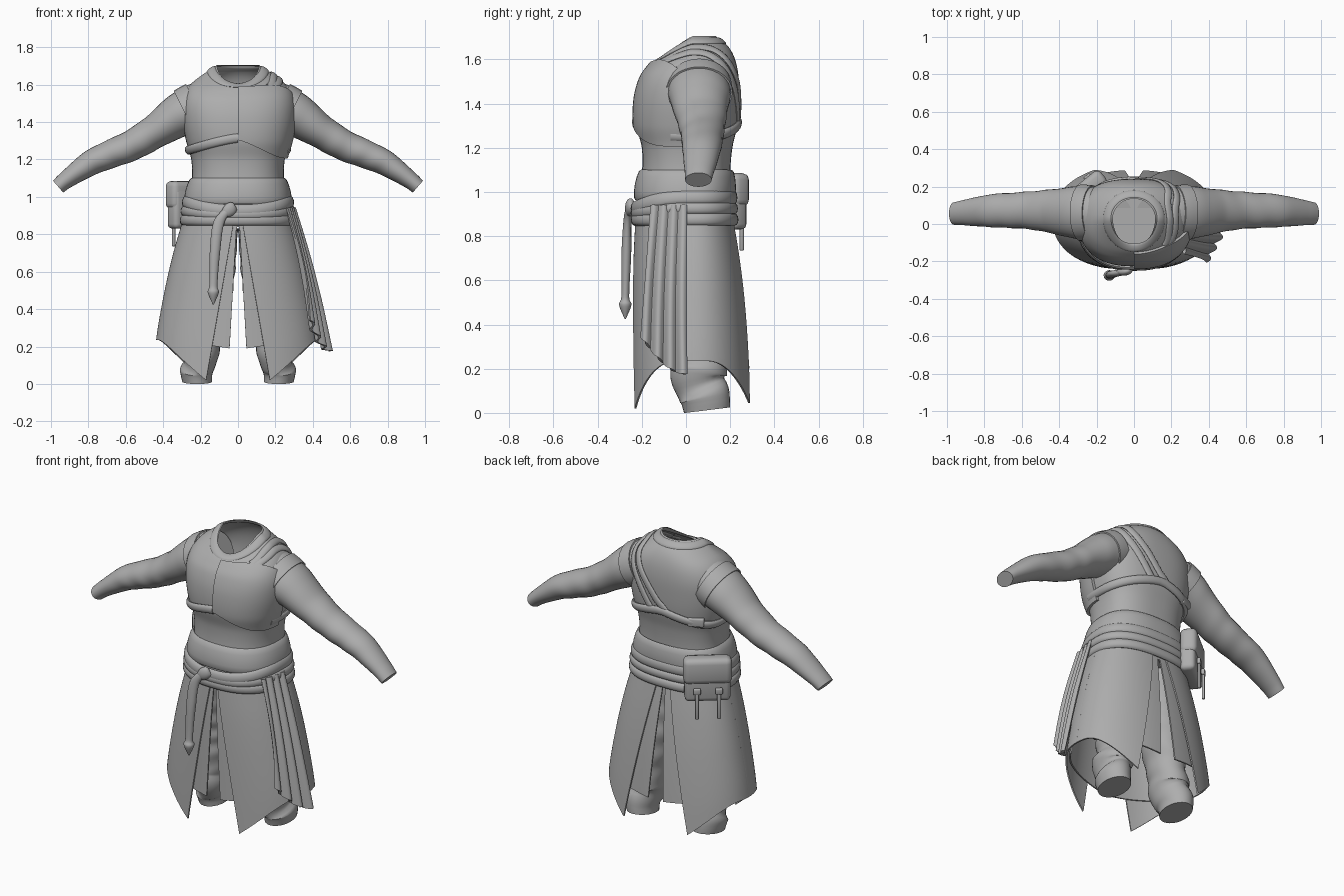
import bpy, bmesh, math
from mathutils import Vector, Matrix

cube = bpy.data.objects.get("Cube")
if cube:
    bpy.data.objects.remove(cube, do_unlink=True)

GREY = (0.42, 0.42, 0.42, 1)
cloth = bpy.data.materials.new("grey cloth")
cloth.use_nodes = True
cloth.diffuse_color = GREY
bsdf = next(n for n in cloth.node_tree.nodes if n.type == 'BSDF_PRINCIPLED')
bsdf.inputs["Base Color"].default_value = GREY
bsdf.inputs["Roughness"].default_value = 0.7
TAU = math.tau


def sample(rows, k):
    """Smooth interpolation of rows keyed by their first column."""
    n = len(rows)
    k = min(max(k, rows[0][0]), rows[-1][0])
    i = max(j for j in range(n - 1) if rows[j][0] <= k)
    p, a, b, q = rows[max(i - 1, 0)], rows[i], rows[i + 1], rows[min(i + 2, n - 1)]
    h = b[0] - a[0]
    s = (k - a[0]) / h
    out = []
    for c in range(1, len(a)):
        m0 = (b[c] - p[c]) / (b[0] - p[0]) * h
        m1 = (q[c] - a[c]) / (q[0] - a[0]) * h
        d = b[c] - a[c]
        out.append(a[c] + s * (m0 + s * (3 * d - 2 * m0 - m1 + s * (m0 + m1 - 2 * d))))
    return out


def finish(name, bm, thick=0.0):
    bmesh.ops.recalc_face_normals(bm, faces=bm.faces)
    mesh = bpy.data.meshes.new(name)
    bm.to_mesh(mesh)
    bm.free()
    obj = bpy.data.objects.new(name, mesh)
    bpy.context.scene.collection.objects.link(obj)
    mesh.materials.append(cloth)
    if thick:
        mod = obj.modifiers.new("Thickness", 'SOLIDIFY')
        mod.thickness, mod.offset = thick, 0
        bpy.context.view_layer.objects.active = obj
        bpy.ops.object.modifier_apply(modifier=mod.name)
    for poly in obj.data.polygons:
        poly.use_smooth = True
    obj.data.set_sharp_from_angle(angle=math.radians(40))
    return obj


def grid(name, f, nu, nv, wrap_u=False, wrap_v=False, caps=(False, False), thick=0.0):
    """Surface f(u, v); u runs around, v runs along."""
    bm = bmesh.new()
    rows = [[bm.verts.new(f(i / (nu if wrap_u else nu - 1), j / (nv if wrap_v else nv - 1)))
             for i in range(nu)] for j in range(nv)]
    for j in range(nv if wrap_v else nv - 1):
        for i in range(nu if wrap_u else nu - 1):
            r, s, i2 = rows[j], rows[(j + 1) % nv], (i + 1) % nu
            bm.faces.new((r[i], r[i2], s[i2], s[i]))
    for cap, row in zip(caps, (rows[0], rows[-1])):
        if cap:
            bm.faces.new(row)
    return finish(name, bm, thick)


def loft(name, rows, axis, side=1, nu=28, nv=40, fold=0.0, caps=(True, True), thick=0.0):
    """Elliptical tube; rows are key, x, y, z, radius along axis, other radius."""
    lo, hi = rows[0][0], rows[-1][0]

    def f(u, v):
        k = lo + (hi - lo) * v
        x, y, z, r1, r2 = sample(rows, k)
        e = (hi - lo) * 0.02
        tan = Vector(sample(rows, k + e)[:3]) - Vector(sample(rows, k - e)[:3])
        d2 = tan.cross(axis).normalized()
        t = u * TAU
        g = 1 + fold * math.sin(v * 38 + 2 * math.sin(t + v * 4)) * math.sin(math.pi * v)
        p = Vector((x, y, z)) + axis * (r1 * g * math.cos(t)) + d2 * (r2 * g * math.sin(t))
        return Vector((p.x * side, p.y, p.z))
    return grid(name, f, nu, nv, wrap_u=True, caps=caps, thick=thick)


def rounded(a, yf, yb, t, power, cy=0.03):
    """Squarish oval; t = 0 faces front, positive toward +x."""
    s, c = math.sin(t), math.cos(t)
    end = yf if c > 0 else yb
    return math.copysign(a * abs(s) ** power, s), cy + (end - cy) * abs(c) ** power


# Torso: height, half width, front y, back y, drop of the front, roundness
TORSO = [(0.84, .285, -.22, .21, 0, .82), (0.95, .275, -.22, .205, 0, .82), (1.08, .247, -.2, .2, 0, .82),
         (1.2, .25, -.2, .21, 0, .8), (1.3, .278, -.224, .232, 0, .8), (1.42, .298, -.222, .24, 0, .8),
         (1.52, .293, -.198, .238, .01, .8), (1.6, .255, -.165, .222, .04, .85),
         (1.66, .18, -.138, .19, .07, .95), (1.705, .113, -.118, .135, .105, 1)]


def body(t, z):
    a, yf, yb, drop, power = sample(TORSO, z)
    x, y = rounded(a, yf, yb, t, power)
    return Vector((x, y, z - drop * max(0, math.cos(t)) ** 1.2))


def outward(t, z):
    """Unit normal of the torso."""
    z = min(z, 1.7)
    return (body(t + .03, z) - body(t - .03, z)).cross(body(t, z + .005) - body(t, z - .005)).normalized()


def band(name, path, off, width, thick, closed=False, n=72):
    """Strap lying on the torso along path(v) -> (angle, height)."""
    def centre(v):
        return body(*path(v)) + outward(*path(v)) * off

    def f(u, v):
        tan = (centre(v + .004) - centre(v - .004)).normalized()
        nor = outward(*path(v))
        nor = (nor - tan * nor.dot(tan)).normalized()
        w = tan.cross(nor)
        return centre(v) + nor * (thick * math.cos(u * TAU)) + w * (width * math.sin(u * TAU))
    return grid(name, f, 12, n, wrap_u=True, wrap_v=closed, caps=(not closed, not closed))


def box(name, loc, size, turn, bevel):
    bm = bmesh.new()
    bmesh.ops.create_cube(bm, size=1)
    bmesh.ops.scale(bm, vec=size, verts=bm.verts)
    bmesh.ops.bevel(bm, geom=bm.edges[:], offset=bevel, segments=3, affect='EDGES', profile=.5)
    bmesh.ops.transform(bm, matrix=Matrix.Translation(loc) @ Matrix.Rotation(turn, 4, 'Z'), verts=bm.verts)
    return finish(name, bm)


X, Y = Vector((1, 0, 0)), Vector((0, 1, 0))
grid("tunic", lambda u, v: body(u * TAU, .84 + .865 * v), 64, 56, wrap_u=True, caps=(True, False))
band("collar", lambda v: (v * TAU, 1.685), 0, .024, .007, closed=True)

# Overlapping breast panel on the left half of the chest
def breast(u, v):
    low = 1.305 - .095 * math.sin(math.pi / 2 * min(1, u * 1.3))
    high = 1.635 - .11 * u ** 3
    t, z = u * math.radians(86), low + (high - low) * v
    return body(t, z) + outward(t, z) * .008

grid("breast_panel", breast, 28, 28, thick=.016)

# Chest strap, shoulder straps and back buckle
band("chest_strap", lambda v: (-v * TAU * .8, 1.25 + .065 * (1 - abs(math.sin(v * TAU * .8)))), .006, .024, .014)
STRAP = [(0, 42, 1.62), (.25, 80, 1.65), (.5, 125, 1.635), (.75, 160, 1.5), (1, 186, 1.3)]
for i in range(2):
    def shoulder(v, i=i):
        t, z = sample(STRAP, v)
        return math.radians(t - 14 * i), z - .035 * i * (1 - v)
    band(f"shoulder_strap_{i + 1}", shoulder, .003, .021, .009)
box("strap_buckle", body(math.radians(222), 1.28), (.09, .04, .05), math.radians(25), .008)

# Waist wrap and belts
band("waist_wrap", lambda v: (v * TAU, 1.03), .01, .07, .015, closed=True)
for name, z, dip, width in (("upper_belt", .975, .05, .033), ("middle_belt", .925, .02, .027),
                            ("lower_belt", .875, 0, .028)):
    band(name, lambda v: (v * TAU, z - dip * max(0, math.cos(v * TAU)) ** 2), .012, width, .017, closed=True)

# Knot and hanging sash end
loft("sash_knot", [(0, -.01, -.24, .93, .01, .01), (.3, -.03, -.25, .935, .035, .02),
                   (.7, -.065, -.255, .925, .035, .02), (1, -.09, -.245, .91, .01, .01)], Vector((0, 0, 1)), nv=16)
loft("hanging_sash", [(0, -.045, -.255, .94, .03, .016), (.15, -.1, -.265, .87, .03, .018),
                      (.4, -.122, -.27, .72, .028, .022), (.75, -.132, -.275, .52, .022, .018),
                      (.85, -.132, -.275, .49, .03, .028), (1, -.132, -.275, .425, .003, .003)], X)

# Sleeves, armhole edges and trousers
SLEEVE = [(0, .17, .06, 1.505, .125, .118), (.06, .22, .06, 1.482, .138, .126), (.13, .295, .06, 1.445, .142, .12),
          (.22, .37, .064, 1.4, .13, .105), (.3, .45, .068, 1.345, .116, .09), (.47, .57, .073, 1.275, .1, .082),
          (.75, .78, .07, 1.185, .086, .068), (.93, .92, .06, 1.09, .066, .047), (1, .962, .056, 1.055, .06, .042)]
TRIM = []
for key in (.06, .09, .12):
    x, y, z, r1, r2 = sample(SLEEVE, key)
    TRIM.append((key, x, y, z, r1 + .005, r2 + .005))
LEG = [(0, .218, .095, .012, .08, .105), (.05, .222, .09, .05, .084, .11), (.09, .218, .083, .085, .092, .115),
       (.12, .2, .068, .115, .085, .113), (.17, .195, .055, .165, .098, .128), (.21, .198, .06, .205, .102, .125),
       (.26, .18, .06, .25, .094, .118), (.35, .172, .055, .32, .102, .122), (.6, .155, .05, .52, .13, .135),
       (1, .135, .01, .83, .135, .16)]
for word, side in (("left", 1), ("right", -1)):
    loft(f"{word}_sleeve", SLEEVE, Y, side, nv=64, fold=.016)
    loft(f"{word}_armhole_edge", TRIM, Y, side, nv=6, caps=(False, False), thick=.008)
    loft(f"{word}_trouser_leg", LEG, X, side, nv=72, fold=.03)

# Split skirt: height, half width, front y, back y
SKIRT = [(.02, .45, -.243, .312), (.25, .432, -.242, .295), (.5, .388, -.24, .27),
         (.7, .342, -.235, .242), (.88, .29, -.225, .21)]
POWER = .9


def skirt_panel(name, side, back, top_x, low_x, point, hem_side, reach, shrink):
    def f(u, v):
        hem = point + (hem_side - point) * math.sin(min(1, u * 1.25) * math.pi / 2)
        z = .88 + (hem - .88) * v
        a, yf, yb = [c * shrink for c in sample(SKIRT, z)]
        edge = top_x + (low_x - top_x) * v
        t0 = math.asin((edge / a) ** (1 / POWER))
        t = t0 + (math.radians(reach) - t0) * u
        x, y = rounded(a, yf, yb, math.pi - t if back else t, POWER)
        return Vector((x * side, y, z))
    grid(name, f, 24, 20, thick=.008)


for word, side in (("left", 1), ("right", -1)):
    skirt_panel(f"{word}_front_skirt", side, False, .02, .17, .02, .235, 91, 1)
    skirt_panel(f"{word}_back_skirt", side, True, .04, .21, .045, .235, 91, 1)
    skirt_panel(f"{word}_front_lining", side, False, .006, .045, .19, .23, 70, .95)
    skirt_panel(f"{word}_back_lining", side, True, .006, .05, .2, .23, 70, .95)

# Folded cloth hanging at the left hip
def hip_cloth(u, v):
    wave = math.sin(u * TAU * 3.5 + .8 * math.sin(v * 3)) * (.007 + .008 * v)
    x = .262 + .035 * u + (.12 + .075 * u) * v + .015 * math.sin(math.pi * v)
    y = -.155 + .155 * u + .045 * (u - 1) * v
    return Vector((x + wave, y, .94 + (-.6 - .165 * math.sin(u * math.pi / 2)) * v))

grid("hip_cloth", hip_cloth, 80, 24, thick=.016)

# Pouch on the right rear of the belt
turn = math.radians(39)


def at_pouch(x, y, z):
    return Matrix.Rotation(turn, 3, 'Z') @ Vector((x, y, 0)) + Vector((-.262, .172, z))


box("pouch", at_pouch(0, 0, .94), (.25, .085, .22), turn, .025)
box("pouch_flap", at_pouch(0, .006, 1.01), (.265, .095, .15), turn, .03)
for i, x in enumerate((-.06, .06)):
    box(f"pouch_buckle_{i + 1}", at_pouch(x, .055, .9), (.04, .02, .035), turn, .006)
    box(f"pouch_tie_{i + 1}", at_pouch(x, .055, .82), (.02, .015, .17), turn, .005)
